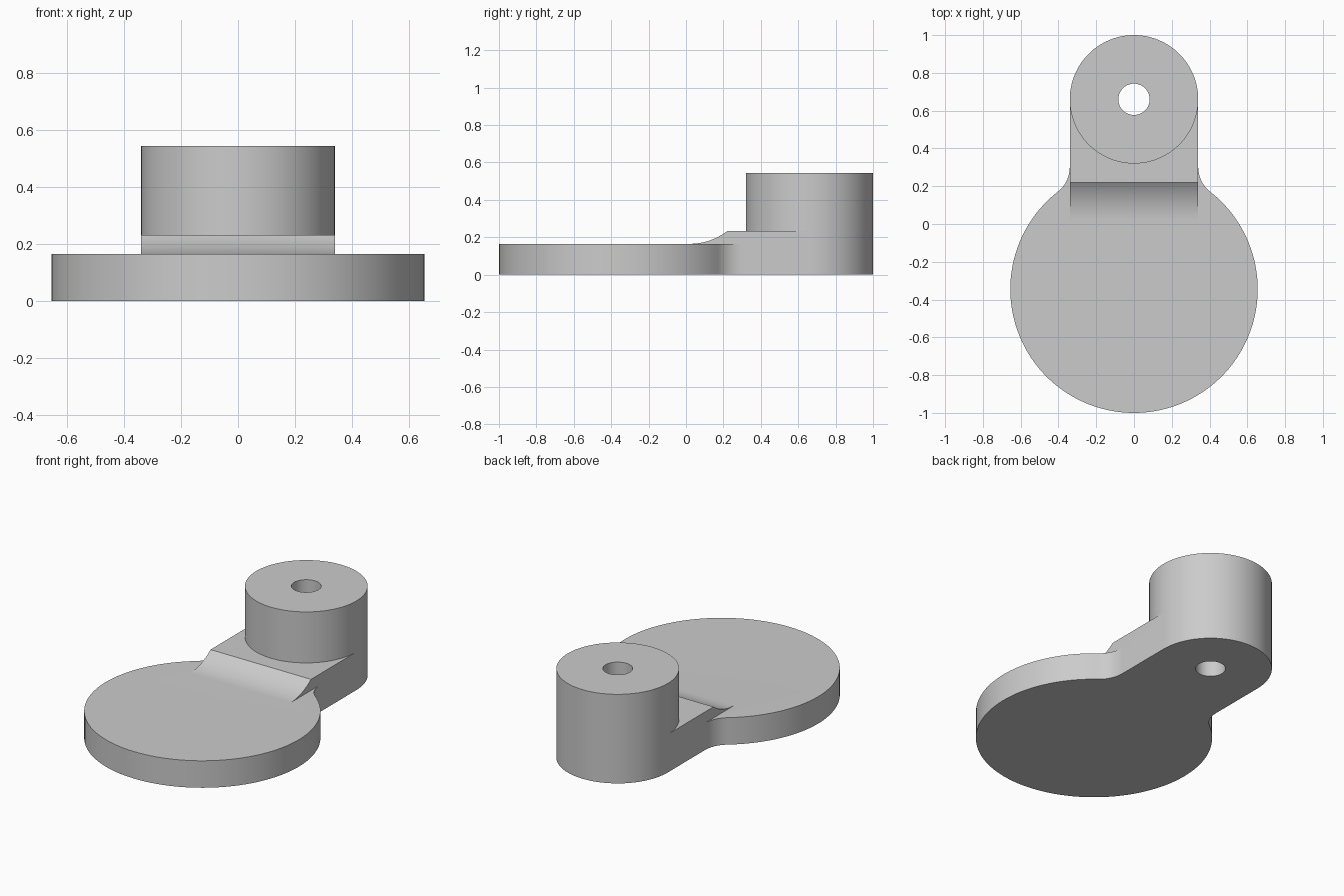
import bpy
import bmesh
from math import sin, cos, pi, sqrt, atan2, radians
from mathutils import Vector

if "Cube" in bpy.data.objects:
    bpy.data.objects.remove(bpy.data.objects["Cube"])

DISC_Y, DISC_R, DISC_H = -0.345, 0.655, 0.165
BOSS_Y, BOSS_R, BOSS_H = 0.66, 0.34, 0.545
ARM_H, HOLE_R = 0.233, 0.083
FILLET_R, RAMP_START, RAMP_END = 0.165, 0.02, 0.22

grey = bpy.data.materials.new("plain_grey")
grey.use_nodes = True
grey.diffuse_color = (0.6, 0.6, 0.6, 1)
grey.node_tree.nodes["Principled BSDF"].inputs["Base Color"].default_value = (0.6, 0.6, 0.6, 1)


def arc(cx, cy, r, a0, a1, n):
    angles = [a0 + (a1 - a0) * i / n for i in range(n + 1)]
    return [(cx + r * cos(a), cy + r * sin(a)) for a in angles]


def extrude(name, points, direction):
    """Solid made by sweeping a closed outline along a direction."""
    bm = bmesh.new()
    face = bm.faces.new([bm.verts.new(p) for p in points])
    swept = bmesh.ops.extrude_face_region(bm, geom=[face], use_keep_orig=True)["geom"]
    moved = [v for v in swept if isinstance(v, bmesh.types.BMVert)]
    bmesh.ops.translate(bm, verts=moved, vec=Vector(direction))
    bmesh.ops.recalc_face_normals(bm, faces=bm.faces)
    mesh = bpy.data.meshes.new(name)
    bm.to_mesh(mesh)
    bm.free()
    mesh.materials.append(grey)
    obj = bpy.data.objects.new(name, mesh)
    bpy.context.collection.objects.link(obj)
    return obj


def combine(target, tool, operation):
    mod = target.modifiers.new("combine", 'BOOLEAN')
    mod.operation, mod.solver, mod.object = operation, 'EXACT', tool
    bpy.context.view_layer.objects.active = target
    bpy.ops.object.modifier_apply(modifier=mod.name)
    bpy.data.objects.remove(tool)


# Round plate, blended into the straight arm by tangent fillets
fx = BOSS_R + FILLET_R
fy = DISC_Y + sqrt((DISC_R + FILLET_R) ** 2 - fx ** 2)
touch = atan2(fy - DISC_Y, fx)
right_fillet = arc(fx, fy, FILLET_R, touch + pi, pi, 12)
left_fillet = [(-x, y) for x, y in reversed(right_fillet)]
disc_rim = arc(0, DISC_Y, DISC_R, pi - touch, 2 * pi + touch, 96)[1:-1]
outline = disc_rim + right_fillet + [(BOSS_R, BOSS_Y), (-BOSS_R, BOSS_Y)] + left_fillet
body = extrude("bracket_body", [(x, y, 0) for x, y in outline], (0, 0, DISC_H))

# Raised arm with a concave ramp rising from the plate
rise, run = ARM_H - DISC_H, RAMP_END - RAMP_START
ramp_r = (run ** 2 + rise ** 2) / (2 * rise)
sweep = atan2(run, ramp_r - rise)
ramp = arc(RAMP_START, DISC_H + ramp_r, ramp_r, -pi / 2, -pi / 2 + sweep, 12)
side = ramp + [(BOSS_Y, ARM_H), (BOSS_Y, DISC_H / 2), (RAMP_START, DISC_H / 2)]
arm = extrude("raised_arm", [(-BOSS_R, y, z) for y, z in side], (2 * BOSS_R, 0, 0))

# Tall round boss and its through hole
boss_ring = arc(0, BOSS_Y, BOSS_R, 0, 2 * pi, 96)[:-1]
boss = extrude("boss", [(x, y, 0) for x, y in boss_ring], (0, 0, BOSS_H))
hole_ring = arc(0, BOSS_Y, HOLE_R, 0, 2 * pi, 48)[:-1]
hole = extrude("hole_cutter", [(x, y, -0.1) for x, y in hole_ring], (0, 0, BOSS_H + 0.2))
hole.hide_render = True

combine(body, arm, 'UNION')
combine(body, boss, 'UNION')
combine(body, hole, 'DIFFERENCE')

# Smooth curved walls with crisp rims
bpy.ops.object.select_all(action='DESELECT')
body.select_set(True)
bpy.context.view_layer.objects.active = body
bpy.ops.object.shade_smooth_by_angle(angle=radians(20))
